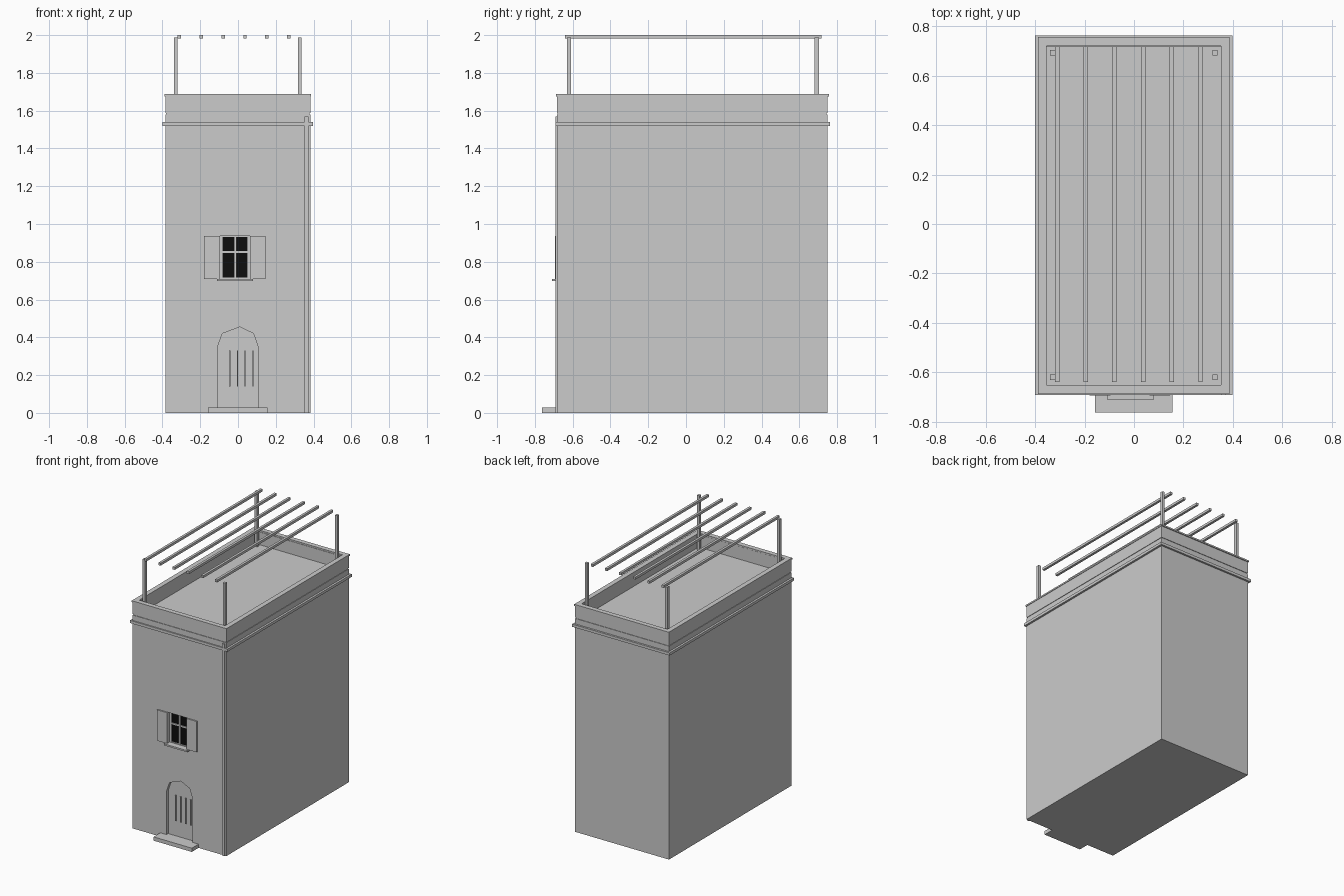
import bpy, bmesh, math

if "Cube" in bpy.data.objects:
    bpy.data.objects.remove(bpy.data.objects["Cube"])


def material(name, value):
    m = bpy.data.materials.new(name)
    m.diffuse_color = (value, value, value, 1)
    m.use_nodes = True
    m.node_tree.nodes["Principled BSDF"].inputs["Base Color"].default_value = m.diffuse_color
    return m


GREY = material("plaster grey", 0.6)
BLACK = material("dark glass", 0.004)


def finish(name, bm, mat):
    bmesh.ops.recalc_face_normals(bm, faces=bm.faces[:])
    me = bpy.data.meshes.new(name)
    bm.to_mesh(me)
    bm.free()
    me.materials.append(mat)
    ob = bpy.data.objects.new(name, me)
    bpy.context.collection.objects.link(ob)
    return ob


def box(name, x, y, z, mat=GREY):
    bm = bmesh.new()
    bmesh.ops.create_cube(bm, size=1)
    for v in bm.verts:
        v.co = [a + (c + 0.5) * (b - a) for c, (a, b) in zip(v.co, (x, y, z))]
    return finish(name, bm, mat)


def ring(name, x, y, z, t):
    """Rectangular frame of wall thickness t (flat, around z)."""
    bm = bmesh.new()
    loops = []
    for inset, h in ((0, z[0]), (0, z[1]), (t, z[1]), (t, z[0])):
        x0, x1, y0, y1 = x[0] + inset, x[1] - inset, y[0] + inset, y[1] - inset
        loops.append([bm.verts.new(p) for p in
                      ((x0, y0, h), (x1, y0, h), (x1, y1, h), (x0, y1, h))])
    for i in range(4):
        a, b = loops[i], loops[(i + 1) % 4]
        for j in range(4):
            k = (j + 1) % 4
            bm.faces.new((a[j], a[k], b[k], b[j]))
    return finish(name, bm, GREY)


def prism(name, outline, y0, y1):
    """Extrude an x-z outline along y."""
    bm = bmesh.new()
    f = bm.faces.new([bm.verts.new((x, y0, z)) for x, z in outline])
    g = bmesh.ops.extrude_face_region(bm, geom=[f])["geom"]
    bmesh.ops.translate(bm, vec=(0, y1 - y0, 0),
                        verts=[v for v in g if isinstance(v, bmesh.types.BMVert)])
    return finish(name, bm, GREY)


def cut(target, cutter):
    cutter.hide_render = True
    mod = target.modifiers.new("opening", 'BOOLEAN')
    mod.operation, mod.solver, mod.object = 'DIFFERENCE', 'EXACT', cutter
    bpy.context.view_layer.objects.active = target
    bpy.ops.object.modifier_apply(modifier=mod.name)
    bpy.data.objects.remove(cutter)


X, Y = (-0.385, 0.383), (-0.683, 0.749)
FRONT = Y[0]

# Main block with recessed door and window openings
walls = box("walls", X, Y, (0, 1.58))
arch = [(-0.108, 0.02), (0.106, 0.02), (0.106, 0.35), (0.082, 0.42),
        (0.01, 0.455), (-0.083, 0.42), (-0.108, 0.35)]
cut(walls, prism("door_cutter", arch, FRONT - 0.05, FRONT + 0.022))
cut(walls, box("window_cutter", (-0.095, 0.063), (FRONT - 0.05, FRONT + 0.03),
               (0.709, 0.937)))

# Roof edge: groove, parapet, coping and cornice
ring("parapet_groove", (X[0] + 0.004, X[1] - 0.004), (Y[0] + 0.004, Y[1] - 0.004),
     (1.575, 1.592), 0.025)
ring("parapet", X, Y, (1.588, 1.676), 0.032)
ring("coping", (-0.389, 0.387), (-0.688, 0.756), (1.676, 1.687), 0.036)
ring("cornice", (-0.4, 0.398), (-0.692, 0.763), (1.52, 1.54), 0.03)

# Pergola posts and beams
for side, x in (("left", -0.33), ("right", 0.327)):
    for end, y in (("front", -0.62), ("back", 0.692)):
        box(f"{side}_{end}_post", (x - 0.01, x + 0.01), (y - 0.011, y + 0.011), (1.57, 1.987))
for i in range(6):
    x = -0.311 + i * 0.116
    box(f"pergola_beam_{i + 1}", (x - 0.009, x + 0.009), (-0.64, 0.717), (1.982, 2.0))

# Drain pipe on the front right corner
box("drain_pipe", (0.353, 0.373), (FRONT - 0.008, FRONT + 0.01), (0, 1.57))

# Window: glass, frame bars, shutters and sill
back = FRONT + 0.03
box("window_glass", (-0.08, 0.048), (back - 0.004, back), (0.715, 0.93), BLACK)
for i, (x0, x1) in enumerate(((-0.095, -0.08), (-0.02, -0.008), (0.048, 0.063))):
    box(f"window_upright_{i + 1}", (x0, x1), (back - 0.012, back), (0.709, 0.937))
for i, (z0, z1) in enumerate(((0.709, 0.716), (0.846, 0.857), (0.93, 0.937))):
    box(f"window_bar_{i + 1}", (-0.095, 0.063), (back - 0.011, back), (z0, z1))
box("left_shutter", (-0.18, -0.095), (FRONT - 0.01, FRONT), (0.709, 0.937))
box("right_shutter", (0.063, 0.146), (FRONT - 0.01, FRONT), (0.709, 0.937))
box("window_sill", (-0.11, 0.08), (FRONT - 0.026, back), (0.698, 0.71))

# Door planks and doorstep
door = FRONT + 0.022
for i in range(4):
    x = -0.044 + i * 0.041
    box(f"door_batten_{i + 1}", (x - 0.003, x + 0.003), (door - 0.008, door), (0.14, 0.33))
box("doorstep", (-0.158, 0.155), (-0.762, FRONT + 0.02), (0, 0.028))
